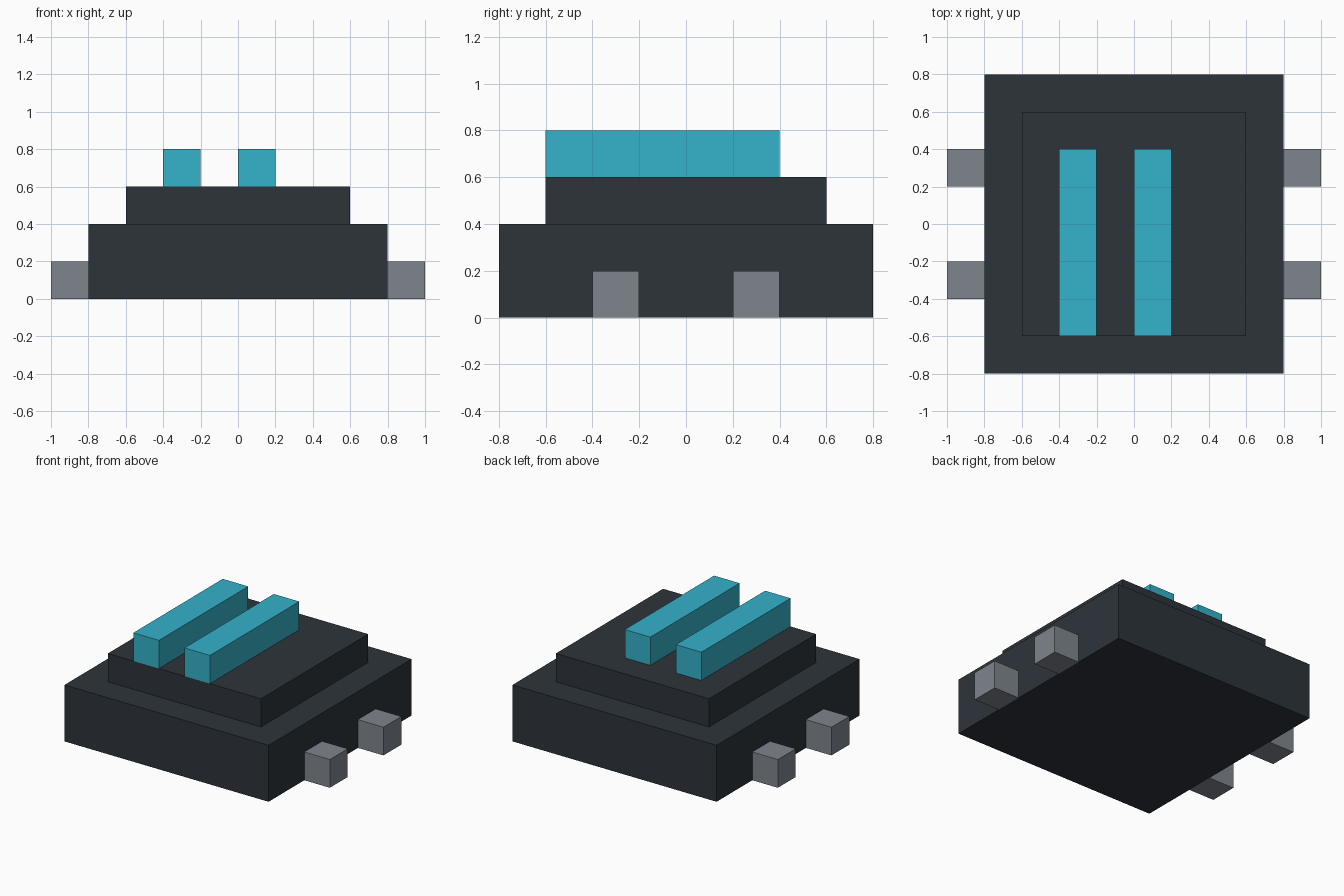
import bpy

if "Cube" in bpy.data.objects:
    bpy.data.objects.remove(bpy.data.objects["Cube"])


def material(name, color):
    m = bpy.data.materials.new(name)
    m.diffuse_color = (*color, 1.0)
    m.use_nodes = True
    m.node_tree.nodes["Principled BSDF"].inputs["Base Color"].default_value = m.diffuse_color
    return m


charcoal = material("charcoal", (0.026, 0.034, 0.042))
grey = material("grey", (0.212, 0.235, 0.266))
cyan = material("cyan", (0.036, 0.445, 0.591))


def box(name, low, high, mat):
    """Axis-aligned box between two corners."""
    center = [(a + b) / 2 for a, b in zip(low, high)]
    bpy.ops.mesh.primitive_cube_add(size=1, location=center)
    ob = bpy.context.object
    ob.name = name
    ob.scale = [b - a for a, b in zip(low, high)]
    bpy.ops.object.transform_apply(location=False, rotation=False, scale=True)
    ob.data.materials.append(mat)
    return ob


# Stepped body
box("base", (-0.8, -0.8, 0), (0.8, 0.8, 0.4), charcoal)
box("upper_step", (-0.6, -0.6, 0.4), (0.6, 0.6, 0.6), charcoal)

# Two long bars on top, offset to the left
for side, x in (("left", -0.4), ("right", 0.0)):
    box(side + "_bar", (x, -0.6, 0.6), (x + 0.2, 0.4, 0.8), cyan)

# Side feet
for side, x in (("left", -1.0), ("right", 0.8)):
    for end, y in (("front", -0.4), ("back", 0.2)):
        box(f"{end}_{side}_foot", (x, y, 0), (x + 0.2, y + 0.2, 0.2), grey)
